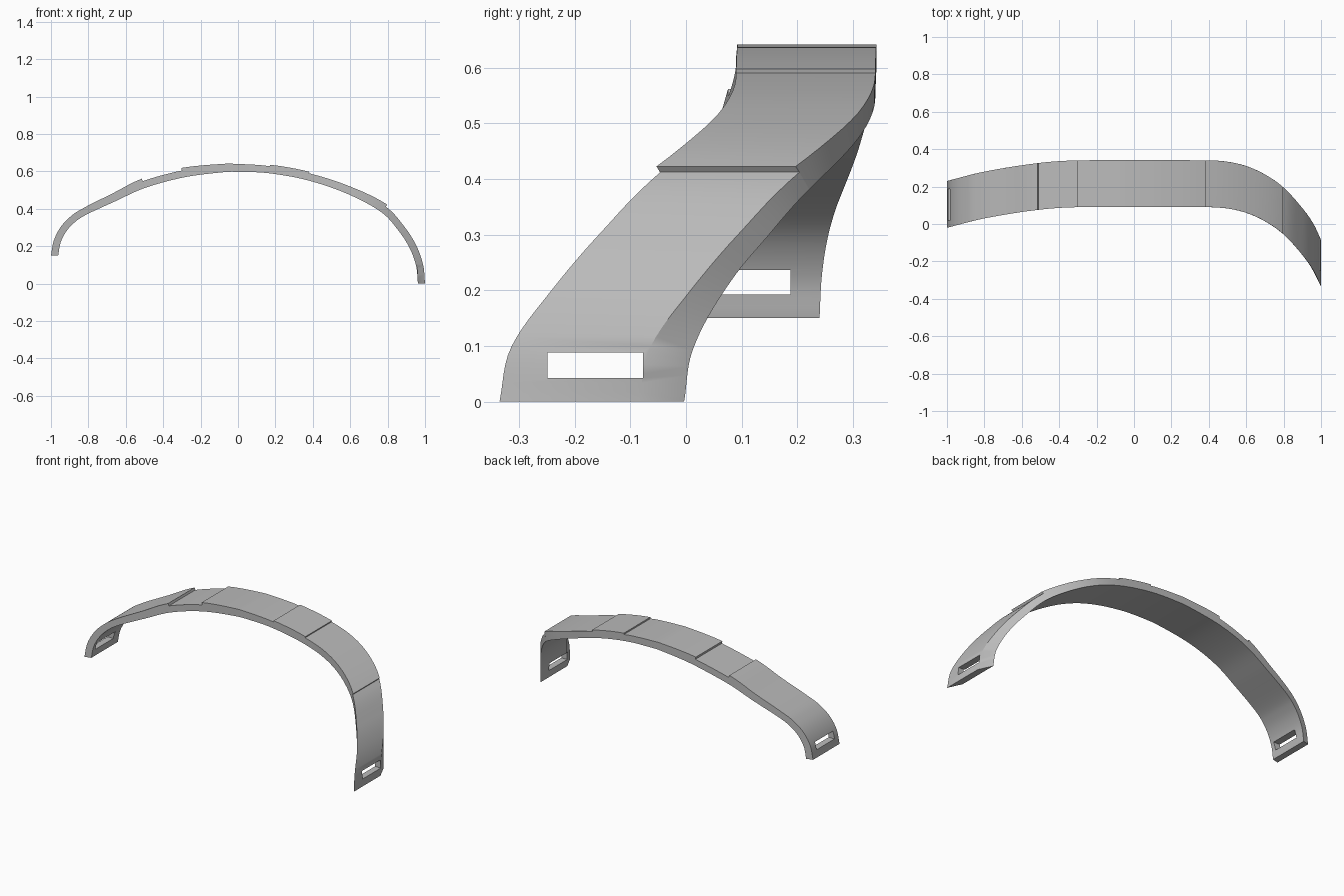
import bpy, bmesh
from mathutils import Vector

cube = bpy.data.objects.get("Cube")
if cube:
    bpy.data.objects.remove(cube, do_unlink=True)

WIDTH, THICK, STEPS = 0.25, 0.038, 6

# Arch outline from right end to left end: x, z, panel lift before and after the station
ARCH = [(-1, .15, 0, 0), (-.985, .23, 0, 0), (-.95, .3, 0, 0), (-.9, .355, 0, 0),
        (-.83, .402, 0, 0), (-.67, .476, .006, .006), (-.51, .548, .014, 0),
        (-.3, .605, 0, .014), (-.1, .632, .007, .007), (0, .636, .004, .004),
        (.17, .628, 0, .008), (.38, .59, .008, 0), (.6, .515, .004, .004),
        (.79, .412, .013, 0), (.893, .3, 0, 0), (.955, .2, 0, 0),
        (.99, .1, 0, 0), (1, 0, 0, 0)]

# Front edge of the band as seen from above: x, y
PLAN = [(-1, -.02), (-.8, .03), (-.51, .076), (-.3, .09), (.4, .09), (.5, .083),
        (.6, .06), (.7, .015), (.8, -.055), (.9, -.165), (.96, -.25), (1, -.335)]


def smooth(table, t):
    """Smooth curve through (key, value) pairs."""
    n = len(table)
    i = next((j for j in range(n - 2) if t < table[j + 1][0]), n - 2)

    def slope(j):
        a, b = table[max(j - 1, 0)], table[min(j + 1, n - 1)]
        return (b[1] - a[1]) / (b[0] - a[0])

    (t0, v0), (t1, v1) = table[i], table[i + 1]
    h = t1 - t0
    u = min(max((t - t0) / h, 0), 1)
    s = u * u * (3 - 2 * u)
    return (v0 + (v1 - v0) * s + h * u * (1 - u) ** 2 * slope(i)
            - h * u * u * (1 - u) * slope(i + 1))


XS = [(i, p[0]) for i, p in enumerate(ARCH)]
ZS = [(i, p[1]) for i, p in enumerate(ARCH)]
LAST = len(ARCH) - 1


def section(bm, t, lift):
    """One four-cornered cross-section: outer front, outer rear, inner rear, inner front."""
    e = 0.02
    base = Vector((smooth(XS, t), smooth(ZS, t)))
    d = Vector((smooth(XS, min(t + e, LAST)) - smooth(XS, max(t - e, 0)),
                smooth(ZS, min(t + e, LAST)) - smooth(ZS, max(t - e, 0))))
    normal = Vector((-d.y, d.x)).normalized()
    if t in (0, LAST):
        normal = Vector((1 if t else -1, 0))
    outer, inner = base + normal * lift, base - normal * THICK
    corners = []
    for p, side in ((outer, 0), (outer, 1), (inner, 1), (inner, 0)):
        corners.append(bm.verts.new((p.x, smooth(PLAN, p.x) + side * WIDTH, p.y)))
    return corners


# Grey plastic
grey = bpy.data.materials.new("grey")
grey.use_nodes = True
colour = (0.5, 0.5, 0.5, 1)
grey.diffuse_color = colour
grey.node_tree.nodes["Principled BSDF"].inputs["Base Color"].default_value = colour

# Arched band with stepped panels
bm = bmesh.new()
rings = []
for i in range(LAST):
    a, b = ARCH[i][3], ARCH[i + 1][2]
    stepped = ARCH[i + 1][2] != ARCH[i + 1][3] or i + 1 == LAST
    for k in range(STEPS + stepped):
        u = k / STEPS
        rings.append(section(bm, i + u if k < STEPS else i + 1, a + (b - a) * u))
for r, s in zip(rings, rings[1:]):
    for j in range(4):
        m = (j + 1) % 4
        bm.faces.new((r[j], r[m], s[m], s[j]))
bm.faces.new(rings[0][::-1])
bm.faces.new(rings[-1])
bmesh.ops.remove_doubles(bm, verts=bm.verts[:], dist=0.0002)
bmesh.ops.recalc_face_normals(bm, faces=bm.faces[:])
mesh = bpy.data.meshes.new("arched_band")
bm.to_mesh(mesh)
bm.free()
mesh.materials.append(grey)
band = bpy.data.objects.new("arched_band", mesh)
bpy.context.collection.objects.link(band)


# Strap slots cut through both ends
def cut_slot(name, x, y, z, length, height):
    bpy.ops.mesh.primitive_cube_add(size=1, location=(x, y, z))
    cutter = bpy.context.object
    cutter.name = name
    cutter.scale = (0.2, length, height)
    cutter.hide_render = True
    cutter.data.materials.append(grey)
    bpy.context.view_layer.update()
    mod = band.modifiers.new(name, 'BOOLEAN')
    mod.object, mod.operation, mod.solver = cutter, 'DIFFERENCE', 'EXACT'
    bpy.context.view_layer.objects.active = band
    bpy.ops.object.modifier_apply(modifier=name)
    bpy.data.objects.remove(cutter, do_unlink=True)


cut_slot("left_slot", 0.98, -0.163, 0.065, 0.172, 0.046)
cut_slot("right_slot", -0.98, 0.103, 0.214, 0.17, 0.044)

bpy.ops.object.select_all(action='DESELECT')
band.select_set(True)
bpy.context.view_layer.objects.active = band
bpy.ops.object.shade_smooth_by_angle(angle=0.5)
